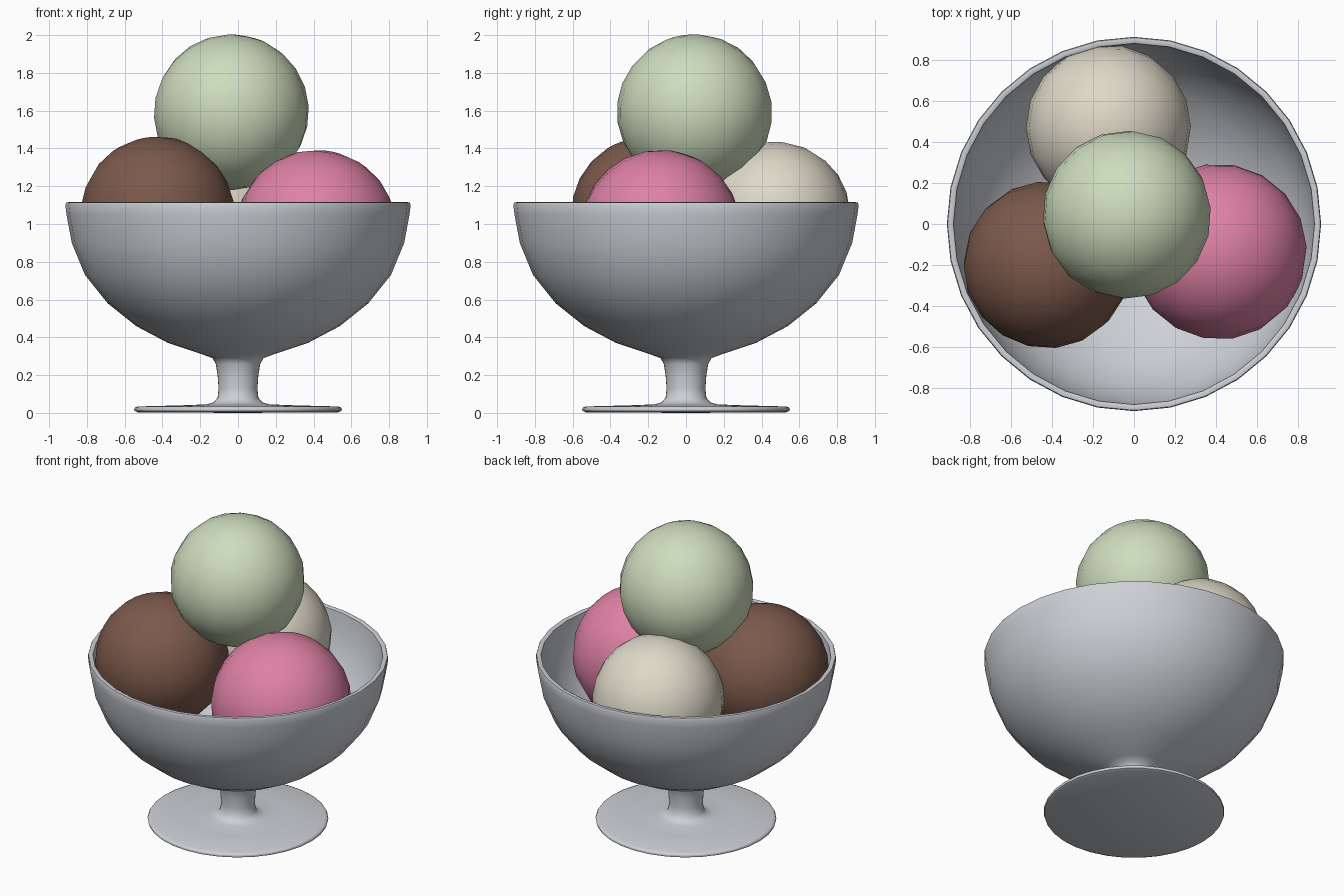
import bpy, bmesh, math
from mathutils import Matrix, Euler

if "Cube" in bpy.data.objects:
    bpy.data.objects.remove(bpy.data.objects["Cube"])


def material(name, rgb):
    m = bpy.data.materials.new(name)
    m.diffuse_color = (*rgb, 1)
    m.use_nodes = True
    m.node_tree.nodes["Principled BSDF"].inputs["Base Color"].default_value = m.diffuse_color
    return m


def finish(bm, name, mat, angle):
    bmesh.ops.recalc_face_normals(bm, faces=bm.faces)
    me = bpy.data.meshes.new(name)
    bm.to_mesh(me)
    bm.free()
    me.materials.append(mat)
    ob = bpy.data.objects.new(name, me)
    bpy.context.collection.objects.link(ob)
    bpy.ops.object.select_all(action='DESELECT')
    ob.select_set(True)
    bpy.context.view_layer.objects.active = ob
    bpy.ops.object.shade_smooth_by_angle(angle=math.radians(angle))
    return ob


def lathe(name, profile, mat, sides=32):
    # profile starts and ends on the axis
    bm = bmesh.new()
    rings = []
    for r, z in profile:
        if r == 0:
            rings.append([bm.verts.new((0, 0, z))] * sides)
        else:
            rings.append([bm.verts.new((r * math.cos(2 * math.pi * i / sides),
                                        r * math.sin(2 * math.pi * i / sides), z))
                          for i in range(sides)])
    for a, b in zip(rings, rings[1:]):
        for i in range(sides):
            j = (i + 1) % sides
            quad = list(dict.fromkeys((a[i], a[j], b[j], b[i])))
            bm.faces.new(quad)
    return finish(bm, name, mat, 50)


def scoop(name, centre, radius, tilt, mat):
    bm = bmesh.new()
    mtx = Matrix.Translation(centre) @ Euler(tilt).to_matrix().to_4x4()
    bmesh.ops.create_uvsphere(bm, u_segments=18, v_segments=12, radius=radius, matrix=mtx)
    return finish(bm, name, mat, 60)


# footed bowl: foot, stem, outer wall, rolled rim, inner wall
glass = material("pale_grey_glass", (0.61, 0.63, 0.67))
lathe("footed_bowl", [
    (0, 0.0), (0.53, 0.003), (0.547, 0.010), (0.550, 0.020), (0.545, 0.029), (0.53, 0.034),
    (0.30, 0.040), (0.17, 0.045), (0.13, 0.055), (0.108, 0.08), (0.103, 0.13),
    (0.108, 0.20), (0.118, 0.26), (0.135, 0.29), (0.19, 0.31),
    (0.37, 0.37), (0.54, 0.46), (0.69, 0.58), (0.81, 0.73), (0.88, 0.90),
    (0.908, 1.05), (0.914, 1.10), (0.910, 1.113), (0.895, 1.116), (0.882, 1.11),
    (0.876, 1.05), (0.85, 0.91), (0.783, 0.747), (0.668, 0.603), (0.522, 0.487),
    (0.358, 0.40), (0.18, 0.345), (0, 0.33)], glass)

# ice cream scoops
scoop("pistachio_scoop", (-0.035, 0.045, 1.592), 0.412, (0.2, 0.15, 0.3),
      material("pistachio_green", (0.61, 0.72, 0.51)))
scoop("chocolate_scoop", (-0.425, -0.20, 1.055), 0.408, (0.3, -0.2, 0.1),
      material("chocolate_brown", (0.20, 0.10, 0.07)))
scoop("strawberry_scoop", (0.415, -0.135, 0.962), 0.43, (-0.2, 0.3, 0.5),
      material("strawberry_pink", (0.73, 0.22, 0.37)))
scoop("vanilla_scoop", (-0.125, 0.473, 1.032), 0.403, (0.1, 0.25, 0.2),
      material("vanilla_cream", (0.74, 0.69, 0.58)))
